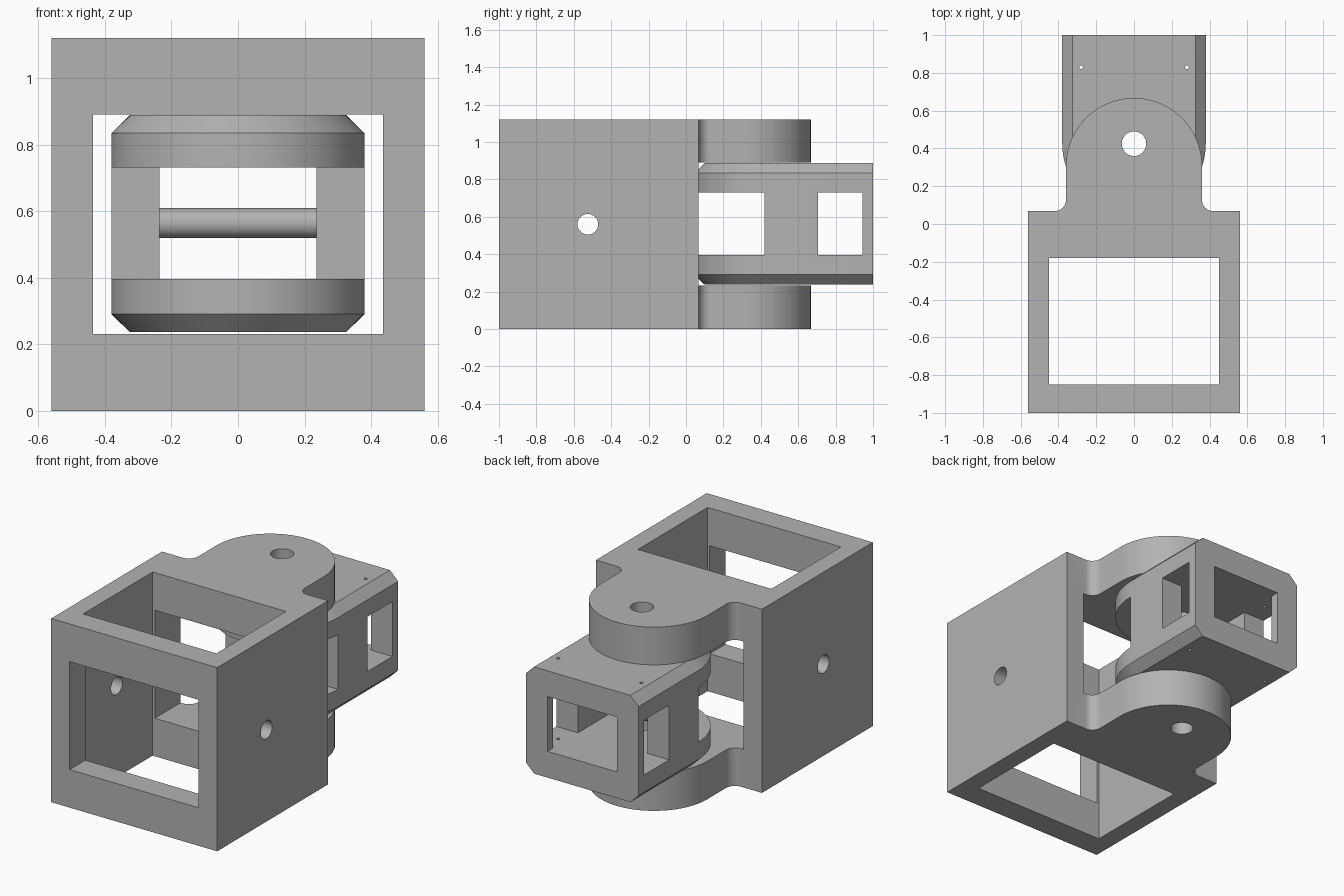
import bpy, bmesh
from math import pi, sin, cos, radians

cube = bpy.data.objects.get("Cube")
if cube:
    bpy.data.objects.remove(cube, do_unlink=True)

grey = bpy.data.materials.new("plain_grey")
grey.use_nodes = True
COLOUR = (0.45, 0.45, 0.45, 1)
grey.diffuse_color = COLOUR
grey.node_tree.nodes["Principled BSDF"].inputs["Base Color"].default_value = COLOUR


def arc(cx, cy, r, a0, a1, n):
    """Points along a circular arc, angles in degrees."""
    steps = [radians(a0 + (a1 - a0) * i / n) for i in range(n + 1)]
    return [(cx + r * cos(a), cy + r * sin(a)) for a in steps]


def loft(name, rings):
    """Solid through matching outlines, given as (z, points) pairs."""
    bm = bmesh.new()
    loops = [[bm.verts.new((x, y, z)) for x, y in pts] for z, pts in rings]
    n = len(loops[0])
    for low, high in zip(loops, loops[1:]):
        for i in range(n):
            j = (i + 1) % n
            bm.faces.new((low[i], low[j], high[j], high[i]))
    bm.faces.new(loops[0][::-1])
    bm.faces.new(loops[-1])
    bmesh.ops.recalc_face_normals(bm, faces=bm.faces)
    mesh = bpy.data.meshes.new(name)
    bm.to_mesh(mesh)
    bm.free()
    mesh.materials.append(grey)
    obj = bpy.data.objects.new(name, mesh)
    bpy.context.collection.objects.link(obj)
    return obj


def box(x, y0, y1, z0, z1):
    outline = [(-x, y0), (x, y0), (x, y1), (-x, y1)]
    return loft("cutter", [(z0, outline), (z1, outline)])


def rod(name, r, x, y, z, length, sideways=False):
    outline = arc(0, 0, r, 0, 352.5, 47)
    obj = loft(name, [(-length / 2, outline), (length / 2, outline)])
    obj.location = (x, y, z)
    if sideways:
        obj.rotation_euler.y = pi / 2
    return obj


def activate(obj):
    bpy.ops.object.select_all(action='DESELECT')
    obj.select_set(True)
    bpy.context.view_layer.objects.active = obj


def finish(obj, cutters=()):
    """Cut the holes, then smooth the curved walls."""
    activate(obj)
    for cutter in cutters:
        mod = obj.modifiers.new("cut", 'BOOLEAN')
        mod.operation, mod.solver, mod.object = 'DIFFERENCE', 'EXACT', cutter
        bpy.ops.object.modifier_apply(modifier=mod.name)
        bpy.data.objects.remove(cutter, do_unlink=True)
    bpy.ops.object.shade_smooth_by_angle(angle=radians(30))


HEIGHT, HALF, BACK = 1.12, 0.56, 0.068
GAP_LOW, GAP_HIGH = 0.232, 0.89
PIVOT = 0.425
MIDDLE = HEIGHT / 2

# Frame with two rounded lugs behind it
TAB, FILLET = 0.36, 0.06
outline = [(-HALF, -1), (HALF, -1), (HALF, BACK)]
outline += arc(TAB + FILLET, BACK + FILLET, FILLET, 270, 180, 10)
outline += arc(0, 0.307, TAB, 0, 180, 48)
outline += arc(-TAB - FILLET, BACK + FILLET, FILLET, 0, -90, 10)
outline += [(-HALF, BACK)]
frame = loft("frame_with_lugs", [(0, outline), (HEIGHT, outline)])
finish(frame, [
    box(0.7, BACK, 0.8, GAP_LOW, GAP_HIGH),          # space between the lugs
    box(0.45, -0.85, -0.18, -0.1, 1.3),              # vertical shaft
    box(0.435, -1.1, 0.2, GAP_LOW, GAP_HIGH),        # front and back windows
    rod("cutter", 0.055, 0, -0.525, MIDDLE, 2, True),
    rod("cutter", 0.065, 0, PIVOT, MIDDLE, 2),
])

# Swivelling block with a rounded, chamfered nose
WIDE, NARROW, CHAMFER = 0.38, 0.325, 0.054
LOW, HIGH = 0.237, 0.888


def block_outline(r):
    return arc(0, PIVOT, r, 180, 360, 48) + [(r, 1), (-r, 1)]


block = loft("swivel_block", [
    (LOW, block_outline(NARROW)),
    (LOW + CHAMFER, block_outline(WIDE)),
    (HIGH - CHAMFER, block_outline(WIDE)),
    (HIGH, block_outline(NARROW)),
])
SLOT = (0.397, 0.731)
finish(block, [
    box(0.6, -0.1, 0.42, *SLOT),                     # open slot in the nose
    box(0.6, 0.705, 0.945, *SLOT),                   # side windows
    box(0.235, 0.3, 1.1, *SLOT),                     # lengthwise passage
    rod("cutter", 0.065, 0, PIVOT, MIDDLE, 2),
    rod("cutter", 0.01, -0.28, 0.83, MIDDLE, 2),
    rod("cutter", 0.01, 0.28, 0.83, MIDDLE, 2),
])

# Cross pin between the block's side posts
finish(rod("cross_pin", 0.045, 0, 0.565, 0.564, 0.5, True))
